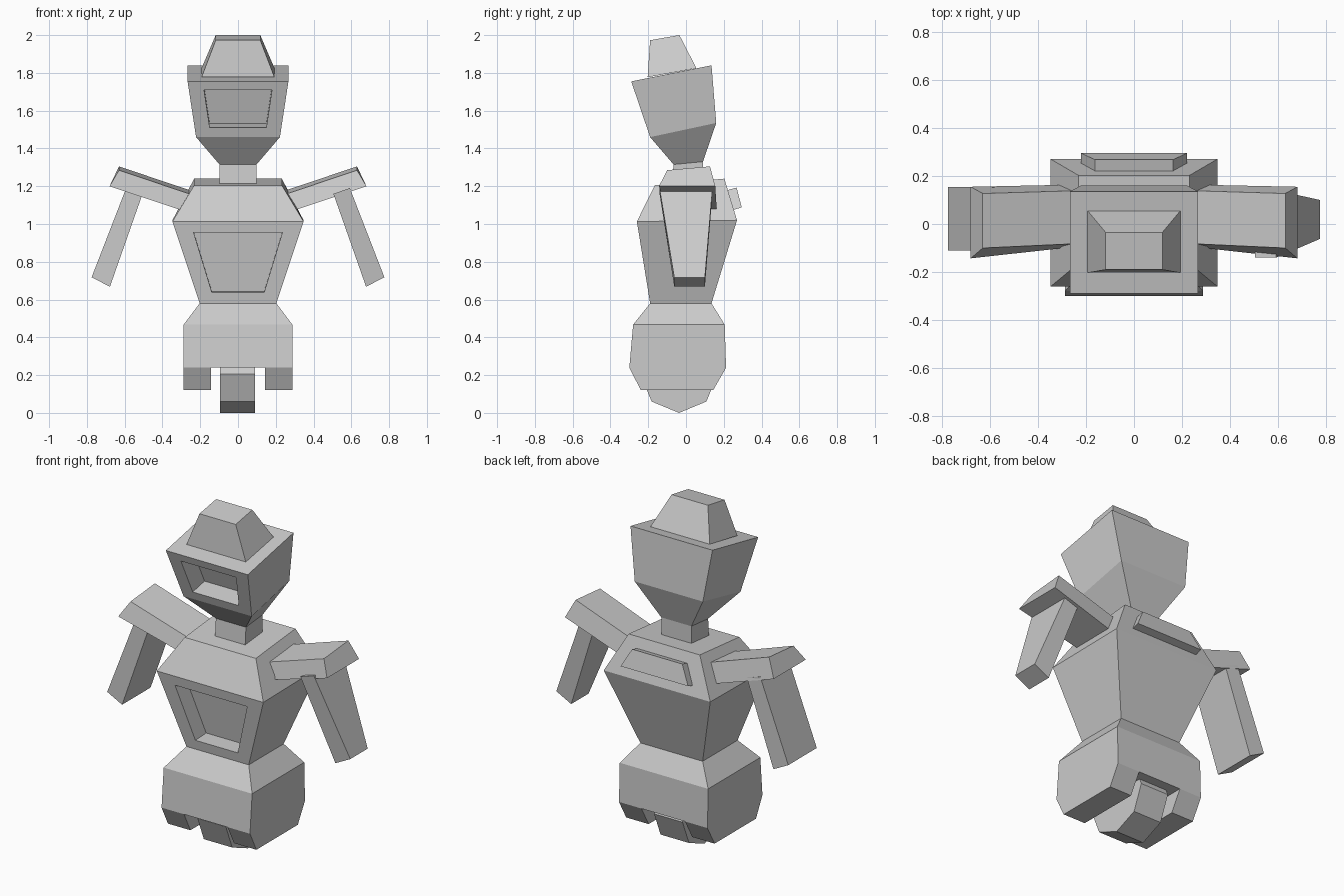
import bpy, bmesh, math
from mathutils import Vector

if "Cube" in bpy.data.objects:
    bpy.data.objects.remove(bpy.data.objects["Cube"])

grey = bpy.data.materials.new("plain_grey")
grey.use_nodes = True
GREY = (0.6, 0.6, 0.6, 1)
grey.diffuse_color = GREY
grey.node_tree.nodes["Principled BSDF"].inputs["Base Color"].default_value = GREY


def ring(hx, front, back):
    """Four corners, symmetric in x, from front and back (y, z) points."""
    return [(-hx, *front), (hx, *front), (hx, *back), (-hx, *back)]


def loft(rings):
    """Closed skin through a stack of rings with equal corner counts."""
    bm = bmesh.new()
    loops = [[bm.verts.new(p) for p in r] for r in rings]
    n = len(rings[0])
    for a, b in zip(loops, loops[1:]):
        for i in range(n):
            j = (i + 1) % n
            bm.faces.new((a[i], a[j], b[j], b[i]))
    bm.faces.new(loops[0][::-1])
    bm.faces.new(loops[-1])
    bmesh.ops.recalc_face_normals(bm, faces=bm.faces[:])
    return bm


def finish(bm, name):
    mesh = bpy.data.meshes.new(name)
    bmesh.ops.recalc_face_normals(bm, faces=bm.faces[:])
    bm.to_mesh(mesh)
    bm.free()
    mesh.materials.append(grey)
    ob = bpy.data.objects.new(name, mesh)
    bpy.context.collection.objects.link(ob)
    return ob


def recess(bm, height, z_top, x_top, z_bot, x_bot, push):
    """Sink a trapezoid opening into the front face at the given height."""
    def spans(f):
        zs = [v.co.z for v in f.verts]
        return f.normal.y < -0.8 and min(zs) < height < max(zs)
    face = next(f for f in bm.faces if spans(f))
    origin, normal = face.verts[0].co.copy(), face.normal.copy()
    bmesh.ops.inset_region(bm, faces=[face], thickness=0.03)
    mid = face.calc_center_median().z
    for v in face.verts:
        side = math.copysign(1, v.co.x)
        x, z = (x_top, z_top) if v.co.z > mid else (x_bot, z_bot)
        y = origin.y - normal.z * (z - origin.z) / normal.y
        v.co = (side * x, y, z)
    new = bmesh.ops.extrude_discrete_faces(bm, faces=[face])["faces"]
    bmesh.ops.translate(bm, verts=new[0].verts[:], vec=Vector(push))


# Head with sunken visor, cap and neck
head = loft([ring(0.098, (-0.066, 1.315), (0.09, 1.33)),
             ring(0.222, (-0.19, 1.46), (0.16, 1.535)),
             ring(0.267, (-0.29, 1.755), (0.135, 1.84))])
recess(head, 1.6, 1.71, 0.18, 1.51, 0.15, (0, 0.11, 0.022))
finish(head, "head")
finish(loft([ring(0.193, (-0.203, 1.777), (0.055, 1.825)),
             ring(0.118, (-0.19, 1.973), (-0.035, 2.0))]), "head_cap")
finish(loft([ring(0.098, (-0.075, 1.19), (0.09, 1.19)),
             ring(0.098, (-0.066, 1.315), (0.09, 1.33))]), "neck")

# Torso with sunken chest panel and raised back plate
torso = loft([ring(0.203, (-0.19, 0.58), (0.135, 0.58)),
              ring(0.347, (-0.26, 1.013), (0.27, 1.02)),
              ring(0.232, (-0.165, 1.205), (0.203, 1.24))])
recess(torso, 0.8, 0.955, 0.235, 0.637, 0.138, (0, 0.1, 0.005))
finish(torso, "torso")
finish(loft([ring(0.22, (0.235, 1.07), (0.295, 1.088)),
             ring(0.163, (0.205, 1.175), (0.268, 1.193))]), "back_plate")

# Hips, the two skids below them and the wheel between
finish(loft([ring(0.288, (-0.3, 0.239), (0.212, 0.239)),
             ring(0.288, (-0.28, 0.467), (0.205, 0.467)),
             ring(0.203, (-0.19, 0.58), (0.135, 0.58))]), "hips")
for side, name in ((1, "left_skid"), (-1, "right_skid")):
    bm = loft([ring(0.073, (-0.24, 0.122), (0.145, 0.122)),
               ring(0.073, (-0.3, 0.239), (0.212, 0.239))])
    bmesh.ops.translate(bm, verts=bm.verts[:], vec=(side * 0.215, 0, 0))
    finish(bm, name)
finish(loft([[(x, -0.037 + 0.205 * math.sin(k * math.pi / 4),
               0.205 - 0.205 * math.cos(k * math.pi / 4)) for k in range(8)]
             for x in (-0.095, 0.09)]), "wheel")

# Arms: the right forearm keeps its depth, the left one tapers
for side, name, hand_y in ((1, "left", (-0.062, 0.1)), (-1, "right", (-0.11, 0.155))):
    wrist_y = (-0.14, 0.14) if side > 0 else (-0.11, 0.155)

    def section(top, bottom, top_y, bottom_y):
        """Upright cross-section given as (x, z) edges and y ranges."""
        return [(side * bottom[0], bottom_y[0], bottom[1]),
                (side * top[0], top_y[0], top[1] - 0.01),
                (side * top[0], top_y[1], top[1] + 0.01),
                (side * bottom[0], bottom_y[1], bottom[1])]

    finish(loft([section((0.2, 1.15), (0.2, 1.04), (-0.08, 0.14), (-0.09, 0.165)),
                 section((0.63, 1.295), (0.68, 1.2), (-0.1, 0.127), (-0.143, 0.155))]),
           name + "_upper_arm")

    def slab(outer, inner, ys):
        (xo, zo), (xi, zi) = outer, inner
        return [(side * xo, ys[0], zo), (side * xi, ys[0], zi),
                (side * xi, ys[1], zi), (side * xo, ys[1], zo)]

    finish(loft([slab((0.592, 1.19), (0.505, 1.16), wrist_y),
                 slab((0.775, 0.718), (0.678, 0.668), hand_y)]), name + "_forearm")
